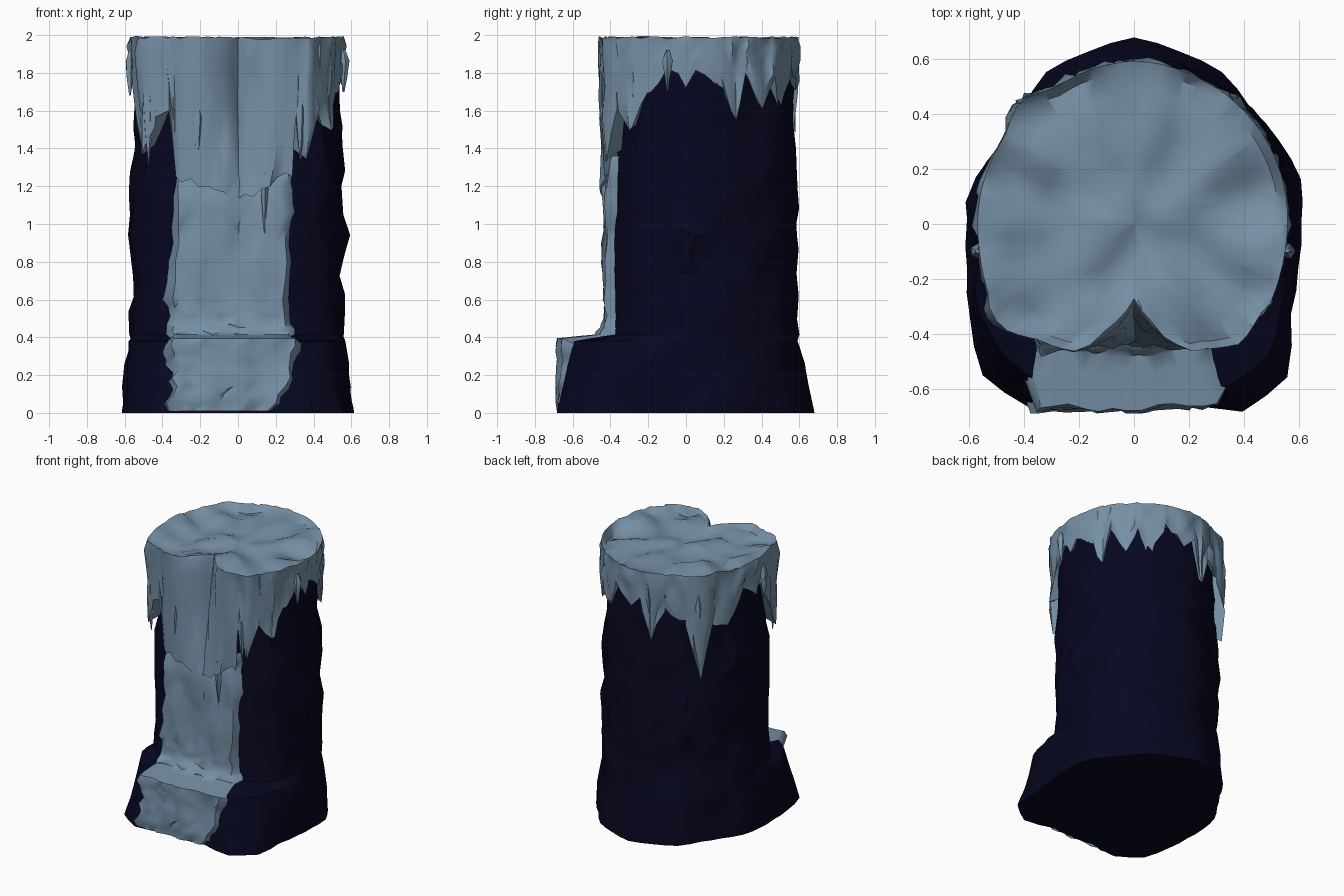
import bpy, bmesh, math, random
from mathutils import Vector, noise

random.seed(7)
cube = bpy.data.objects.get("Cube")
if cube:
    bpy.data.objects.remove(cube)


def material(name, rgb):
    m = bpy.data.materials.new(name)
    m.use_nodes = True
    m.diffuse_color = (*rgb, 1)
    m.node_tree.nodes["Principled BSDF"].inputs["Base Color"].default_value = (*rgb, 1)
    return m


ROCK = material("dark navy rock", (0.002, 0.002, 0.014))
ICE = material("blue grey ice", (0.18, 0.28, 0.38))


def lerp(a, b, t):
    return a + (b - a) * t


def jit(s):
    return random.uniform(-s, s)


def around(table, deg):
    """Interpolate a table of evenly spaced values round the circle."""
    f = (deg % 360) / 360 * len(table)
    i = int(f)
    return lerp(table[i % len(table)], table[(i + 1) % len(table)], f - i)


def bump(value, centre, width):
    return max(0, 1 - abs(value - centre) / width)


def polar(r, deg, z):
    a = math.radians(deg)
    return Vector((r * math.cos(a), r * math.sin(a), z))


def loft(name, rows, mat, closed=True, cap_first=False, cap_last=False, angle=50):
    """Skin consecutive rows of points with triangles of mixed direction."""
    bm = bmesh.new()
    vs = [[bm.verts.new(p) for p in row] for row in rows]
    n = len(vs[0])
    for a, b in zip(vs, vs[1:]):
        for i in range(n if closed else n - 1):
            j = (i + 1) % n
            if random.random() < 0.5:
                tris = (a[i], a[j], b[j]), (a[i], b[j], b[i])
            else:
                tris = (a[i], a[j], b[i]), (a[j], b[j], b[i])
            for t in tris:
                bm.faces.new(t)
    for row, wanted in ((vs[0], cap_first), (vs[-1], cap_last)):
        if wanted:
            bm.faces.new(row)
    bmesh.ops.recalc_face_normals(bm, faces=bm.faces)
    me = bpy.data.meshes.new(name)
    bm.to_mesh(me)
    bm.free()
    ob = bpy.data.objects.new(name, me)
    me.materials.append(mat)
    bpy.context.collection.objects.link(ob)
    bpy.ops.object.select_all(action="DESELECT")
    ob.select_set(True)
    bpy.context.view_layer.objects.active = ob
    bpy.ops.object.shade_smooth_by_angle(angle=math.radians(angle))


# Plan outlines: radius at equal angle steps, counter-clockwise from +x
SHAFT = [.55, .56, .57, .585, .565, .56, .56, .56, .44, .36, .44, .54]
BASE = [.61, .63, .61, .60, .64, .65, .68, .65, .64, .58, .57, .60,
        .61, .63, .69, .78, .77, .66, .65, .66, .79, .79, .66, .62]


def front_share(deg):
    return max(0, -math.sin(math.radians(deg)))


def chute(deg):
    return bump(deg % 360, 270, 26)


# Rock pillar: flared foot, shelf at the front, straight shaft, spur on its left
COLS = 48
levels = [0, .03, .14, .26, .38, .415] + [.41 + .11 * k for k in range(1, 14)]
rows = []
for k, z in enumerate(levels):
    row = []
    for i in range(COLS):
        deg = i * 360 / COLS + (jit(3) if k > 1 else 0)
        front = front_share(deg)
        if z < .4:
            t = lerp(1, lerp(.25, .74, front ** .6), z / .38)
        else:
            t = .2 * (1 - front) if z < .42 else 0
        r = lerp(around(SHAFT, deg), around(BASE, deg), t)
        if k > 1:
            p = polar(r, deg, z)
            rough = .035 * noise.noise(p * 4.5) + jit(.01)
            r += rough * (1 - .8 * front)
            r += .05 * bump(z, .96, .15) * bump((deg + 180) % 360, 180, 22)
        if z > 1.35:
            r -= .02 + .16 * chute(deg) * (z - 1.35) / .49
        dz = jit(.025) if 5 < k < len(levels) - 1 else 0
        row.append(polar(r, deg, z + dz))
    rows.append(row)
loft("rock_pillar", rows, ROCK, cap_first=True, cap_last=True, angle=35)

# Lower edge of the ice cap: (angle, height) of tips and gaps
DRIPS = [(0, 1.74), (5, 1.83), (20, 1.7), (28, 1.55), (34, 1.8), (45, 1.6),
         (52, 1.77), (60, 1.58), (72, 1.82), (85, 1.72), (93, 1.78), (101, 1.5),
         (111, 1.72), (124, 1.65), (135, 1.2), (144, 1.6), (155, 1.57), (168, 1.82),
         (180, 1.72), (190, 1.8), (200, 1.6), (213, 1.38), (222, 1.55), (228, 1.6),
         (231, 1.25), (250, 1.2), (270, 1.12), (290, 1.2), (303, 1.27), (306, 1.62),
         (311, 1.35), (319, 1.6), (329, 1.48), (338, 1.68), (350, 1.82), (360, 1.74)]


def drip_height(deg):
    for (a, za), (b, zb) in zip(DRIPS, DRIPS[1:]):
        if a <= deg <= b:
            return lerp(za, zb, (deg - a) / (b - a))


def rim_radius(deg, front):
    corners = sum(bump(deg, c, 12) for c in (133, 218, 312))
    return around(SHAFT, deg) + .01 + front * front_share(deg) ** 2 + .04 * corners


def top_radius(deg):
    return rim_radius(deg, .1) - .18 * chute(deg)


# Ice cap: uneven top notched at the front, ragged skirt and tucked-in underside
angles = sorted({a for a, _ in DRIPS[:-1]} | {k * 5 for k in range(72)})
rows = []
for f in (.02, .2, .4, .6, .8, .94):
    row = []
    for d in angles:
        p = polar(top_radius(d) * f, d, 0)
        z = 1.96 + .07 * noise.noise(p * 5 + Vector((3, 1, 0)))
        row.append(Vector((p.x, p.y, max(1.9, min(1.99, z)))))
    rows.append(row)
rows.append([polar(top_radius(d), d, 1.995 - .04 * chute(d) - abs(jit(.015))) for d in angles])
for s in (.12, .4, .7, 1):
    row = []
    for d in angles:
        top = 1.97 - .04 * chute(d)
        low = drip_height(d) + (jit(.02) if s == 1 else 0)
        fold = .03 * noise.noise(Vector((d * .12, s * 2, 4))) + jit(.01)
        r = lerp(top_radius(d), rim_radius(d, .06), s) + fold
        row.append(polar(r, d + jit(.8), lerp(top, low, s)))
    rows.append(row)
rows.append([polar(around(SHAFT, d) - .04, d, drip_height(d) + .05) for d in angles])
loft("ice_cap", rows, ICE, cap_first=True)

# Frozen flow: down the front, across the shelf and over its edge (z, y, left, right)
FLOW = [(1.36, -.38, -.36, .31), (1.15, -.42, -.36, .31), (.9, -.425, -.36, .3),
        (.6, -.425, -.4, .3), (.47, -.43, -.38, .3), (.415, -.47, -.39, .31),
        (.395, -.67, -.4, .35), (.28, -.665, -.39, .34), (.14, -.675, -.37, .3),
        (.01, -.685, -.42, .21)]
STEPS, WIDE = 3, 14
rows = []
for a, b in zip(FLOW, FLOW[1:]):
    for k in range(STEPS):
        z, y, xl, xr = (lerp(p, q, k / STEPS) for p, q in zip(a, b))
        xl, xr = xl + jit(.015), xr + jit(.01)
        row = []
        for i in range(WIDE + 1):
            x = lerp(xl, xr, i / WIDE)
            edge = i in (0, WIDE)
            fold = .045 * noise.noise(Vector((x * 9, z * 2, 2))) + jit(.012)
            dy = .1 if edge else min(fold, .015)
            dx = 0 if edge else jit(.012)
            tuck = -.04 if edge and z < .45 else 0
            row.append(Vector((x + dx, max(y + dy, -.69), z + tuck)))
        rows.append(row)
rows.append([Vector((lerp(-.41, .2, i / WIDE), -.67 + (.1 if i in (0, WIDE) else jit(.015)), .01))
             for i in range(WIDE + 1)])
loft("frozen_flow", rows, ICE, closed=False)

# Separate hanging icicles: (angle, top, tip, outward offset)
for n, (deg, top, tip, out) in enumerate([
        (244, 1.65, 1.3, .05), (288, 1.4, .95, .04), (216, 1.75, 1.32, .05),
        (190, 1.92, 1.68, .02), (350, 1.92, 1.7, .02), (133, 1.85, 1.45, .03),
        (308, 1.7, 1.33, .07)]):
    c = polar(around(SHAFT, deg) + out, deg, 0)
    rows = [[c + polar(w, k * 72, lerp(top, tip, s)) + Vector((jit(.004), jit(.004), 0))
             for k in range(5)] for s, w in ((0, .008), (.25, .03), (.65, .018), (1, .002))]
    loft(f"icicle_{n + 1}", rows, ICE, cap_first=True, cap_last=True)
